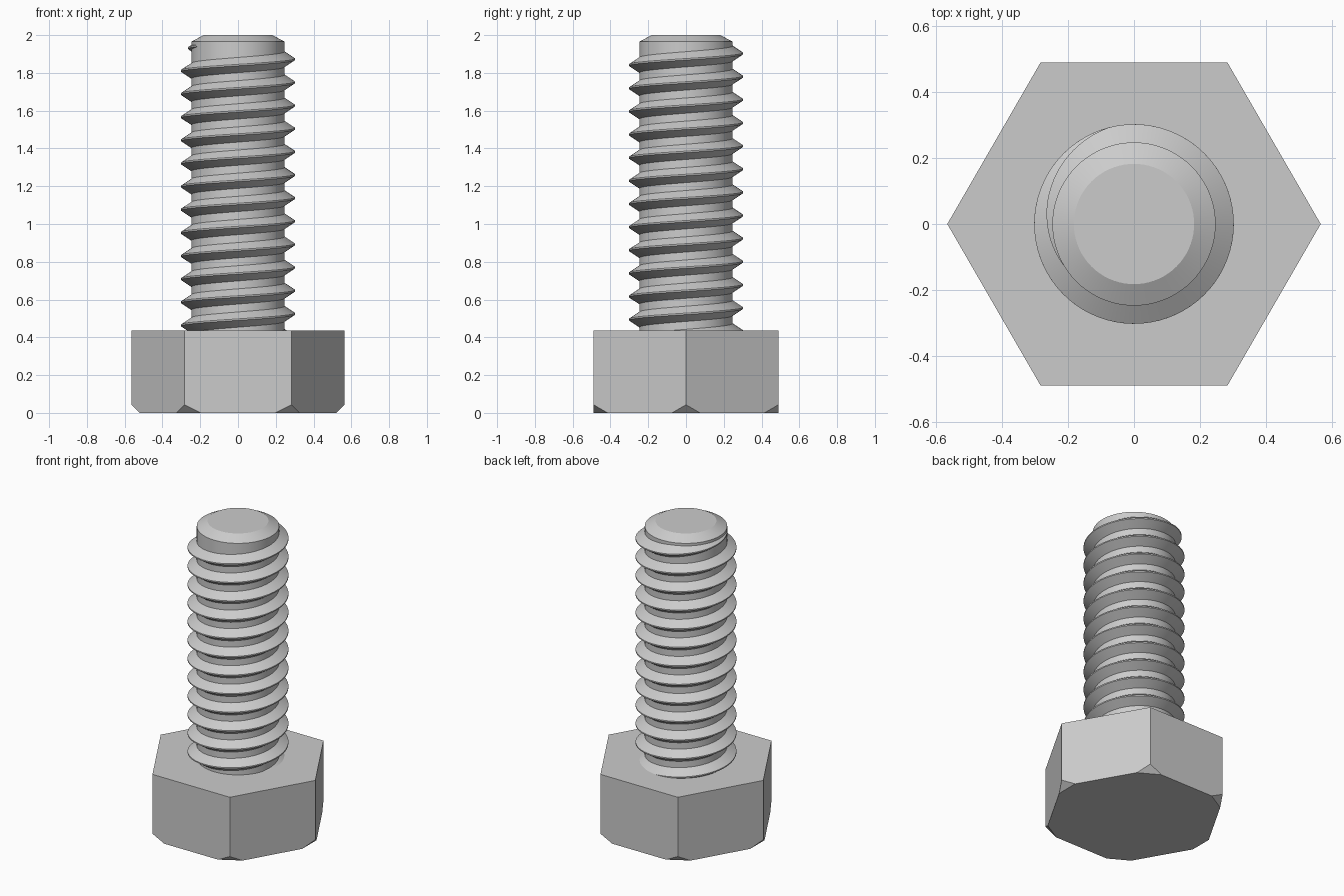
import bpy, bmesh
from math import cos, sin, radians, tau
from mathutils import Vector

if "Cube" in bpy.data.objects:
    bpy.data.objects.remove(bpy.data.objects["Cube"])

steel = bpy.data.materials.new("grey steel")
steel.use_nodes = True
grey = (0.6, 0.6, 0.6, 1)
steel.diffuse_color = grey
steel.node_tree.nodes["Principled BSDF"].inputs["Base Color"].default_value = grey

HEAD_R, HEAD_H, CHAMFER = 0.565, 0.435, 0.043
CORE_R, CREST_R, LENGTH = 0.247, 0.302, 2.0
PITCH, CREST_Z = 0.1225, 1.872      # CREST_Z: height of the last full crest at +x
SEGMENTS = 72


def polar(r, a, z):
    return Vector((r * cos(a), r * sin(a), z))


def finish(bm, name, smooth):
    bmesh.ops.recalc_face_normals(bm, faces=bm.faces)
    mesh = bpy.data.meshes.new(name)
    bm.to_mesh(mesh)
    bm.free()
    mesh.materials.append(steel)
    obj = bpy.data.objects.new(name, mesh)
    bpy.context.collection.objects.link(obj)
    if smooth:
        bpy.ops.object.select_all(action="DESELECT")
        obj.select_set(True)
        bpy.context.view_layer.objects.active = obj
        bpy.ops.object.shade_smooth_by_angle(angle=radians(25))
    return obj


def skin(bm, rings, closed):
    """Join neighbouring rings of vertices with quads."""
    for a, b in zip(rings, rings[1:]):
        n = len(a)
        for i in range(n if closed else n - 1):
            j = (i + 1) % n
            bm.faces.new((a[i], a[j], b[j], b[i]))


# Hexagonal head, its lower corners sliced off flat
bm = bmesh.new()
angles = [i * tau / 6 for i in range(6)]
rings = [[bm.verts.new(polar(HEAD_R, a, z)) for a in angles] for z in (0, HEAD_H)]
skin(bm, rings, True)
for ring in rings:
    bm.faces.new(ring)
for a in angles:
    cut = bmesh.ops.bisect_plane(
        bm, geom=bm.verts[:] + bm.edges[:] + bm.faces[:],
        plane_co=polar(HEAD_R, a, CHAMFER), plane_no=polar(1, a, -1), clear_outer=True)
    edges = [e for e in cut["geom_cut"] if isinstance(e, bmesh.types.BMEdge)]
    bmesh.ops.holes_fill(bm, edges=edges, sides=0)
finish(bm, "hex_head", False)

# Shank core with a chamfered tip
bm = bmesh.new()
profile = [(CORE_R, HEAD_H - 0.02), (CORE_R, 1.965), (0.182, LENGTH)]
rings = [[bm.verts.new(polar(r, i * tau / SEGMENTS, z)) for i in range(SEGMENTS)]
         for r, z in profile]
skin(bm, rings, True)
bm.faces.new(rings[0])
bm.faces.new(rings[-1])
finish(bm, "shank_core", True)

# Right-handed thread ridge that sinks into the core at its upper end
bm = bmesh.new()
start, fade, end = -12.1 * tau, radians(105), radians(215)
depth = CREST_R - CORE_R
section = [(CORE_R - 0.004, -0.043), (CREST_R, -0.004),
           (CREST_R, 0.004), (CORE_R - 0.004, 0.043)]
steps = round((end - start) / tau * SEGMENTS)
rings = []
for s in range(steps + 1):
    a = start + (end - start) * s / steps
    sink = max(0, (a - fade) / (end - fade)) * (depth + 0.002)
    z = CREST_Z + PITCH * a / tau
    rings.append([bm.verts.new(polar(r - sink, a, z + dz)) for r, dz in section])
skin(bm, rings, True)
bm.faces.new(rings[0])
bm.faces.new(rings[-1])
finish(bm, "thread", True)
